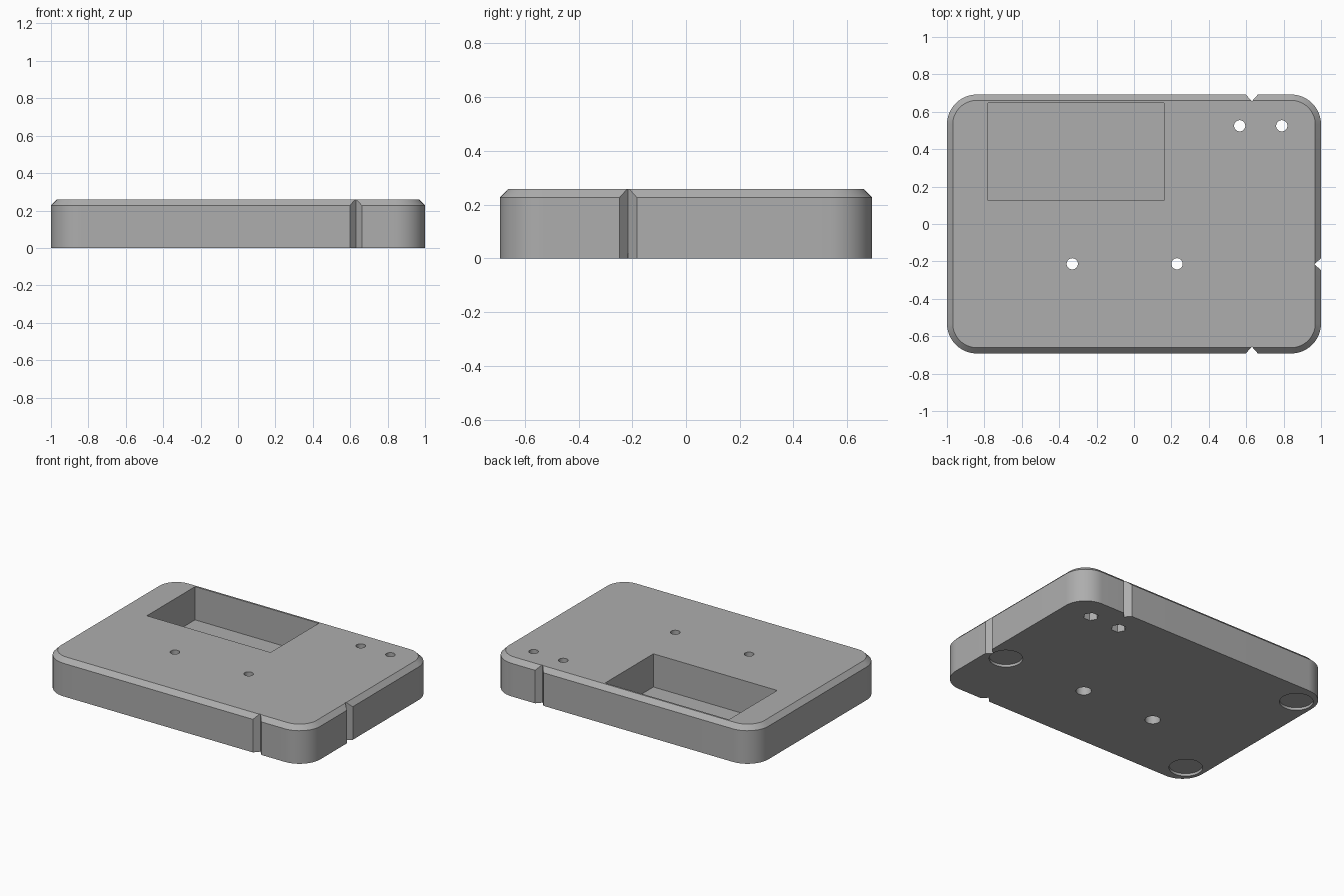
import bpy
import bmesh
from math import cos, sin, pi, radians

if "Cube" in bpy.data.objects:
    bpy.data.objects.remove(bpy.data.objects["Cube"], do_unlink=True)

HX, HY, H = 1.0, 0.692, 0.258      # half width, half depth, height
CHAMFER, RADIUS = 0.031, 0.16

grey = bpy.data.materials.new("plain grey")
grey.use_nodes = True
colour = (0.42, 0.42, 0.42, 1)
grey.diffuse_color = colour
grey.node_tree.nodes["Principled BSDF"].inputs["Base Color"].default_value = colour


def loft(name, levels):
    """Closed solid through rings given as (outline, z)."""
    bm = bmesh.new()
    rings = [[bm.verts.new((x, y, z)) for x, y in pts] for pts, z in levels]
    for a, b in zip(rings, rings[1:]):
        for i in range(len(a)):
            j = (i + 1) % len(a)
            bm.faces.new((a[i], a[j], b[j], b[i]))
    bm.faces.new(rings[0][::-1])
    bm.faces.new(rings[-1])
    bmesh.ops.recalc_face_normals(bm, faces=bm.faces[:])
    mesh = bpy.data.meshes.new(name)
    bm.to_mesh(mesh)
    bm.free()
    mesh.materials.append(grey)
    obj = bpy.data.objects.new(name, mesh)
    bpy.context.collection.objects.link(obj)
    return obj


def rounded(inset, steps=16):
    r = RADIUS - inset
    pts = []
    for q, (sx, sy) in enumerate([(1, 1), (-1, 1), (-1, -1), (1, -1)]):
        for k in range(steps + 1):
            a = (q + k / steps) * pi / 2
            pts.append((sx * (HX - RADIUS) + r * cos(a), sy * (HY - RADIUS) + r * sin(a)))
    return pts


def circle(x, y, r, sides=40):
    return [(x + r * cos(2 * pi * k / sides), y + r * sin(2 * pi * k / sides)) for k in range(sides)]


# Rounded slab with a chamfered top edge
body = loft("base_plate", [(rounded(0), 0), (rounded(0), H - CHAMFER), (rounded(CHAMFER), H)])
cutters = []


def cut(name, outline, z0, z1):
    obj = loft(name, [(outline, z0), (outline, z1)])
    obj.hide_render = True
    cutters.append(obj)
    mod = body.modifiers.new(name, 'BOOLEAN')
    mod.operation = 'DIFFERENCE'
    mod.solver = 'EXACT'
    mod.object = obj


# Rectangular pocket open to the top
cut("pocket", [(-0.78, 0.125), (0.16, 0.125), (0.16, 0.648), (-0.78, 0.648)], 0.03, 0.4)

# Screw holes, with round counterbores or hexagonal nut recesses underneath
for x, y, sides in [(-0.33, -0.213, 40), (0.23, -0.213, 40), (0.565, 0.525, 6), (0.79, 0.525, 6)]:
    cut("screw_hole", circle(x, y, 0.03), -0.1, 0.4)
    cut("screw_recess", circle(x, y, 0.048, sides), -0.1, 0.1)

# Shallow round recesses for the feet
for x, y in [(-0.87, 0.535), (-0.87, -0.535), (0.86, -0.215)]:
    cut("foot_recess", circle(x, y, 0.105), -0.1, 0.018)

# V-shaped alignment notches on three sides
W, D, OUT = 0.032, 0.036, 2
for s in (1, -1):
    cut("edge_notch", [(0.63, s * (HY - D)), (0.63 + W * OUT, s * (HY + D)),
                       (0.63 - W * OUT, s * (HY + D))], -0.1, 0.4)
cut("side_notch", [(HX - D, -0.215), (HX + D, -0.215 + W * OUT), (HX + D, -0.215 - W * OUT)], -0.1, 0.4)

# Apply the cuts, drop the cutters, shade
bpy.context.view_layer.update()
final = bpy.data.meshes.new_from_object(body.evaluated_get(bpy.context.evaluated_depsgraph_get()))
body.modifiers.clear()
body.data = final
final.name = "base_plate"
final.materials.clear()
final.materials.append(grey)
for p in final.polygons:
    p.material_index = 0
for obj in cutters:
    bpy.data.objects.remove(obj, do_unlink=True)
bpy.ops.object.select_all(action='DESELECT')
body.select_set(True)
bpy.context.view_layer.objects.active = body
bpy.ops.object.shade_smooth_by_angle(angle=radians(30))
